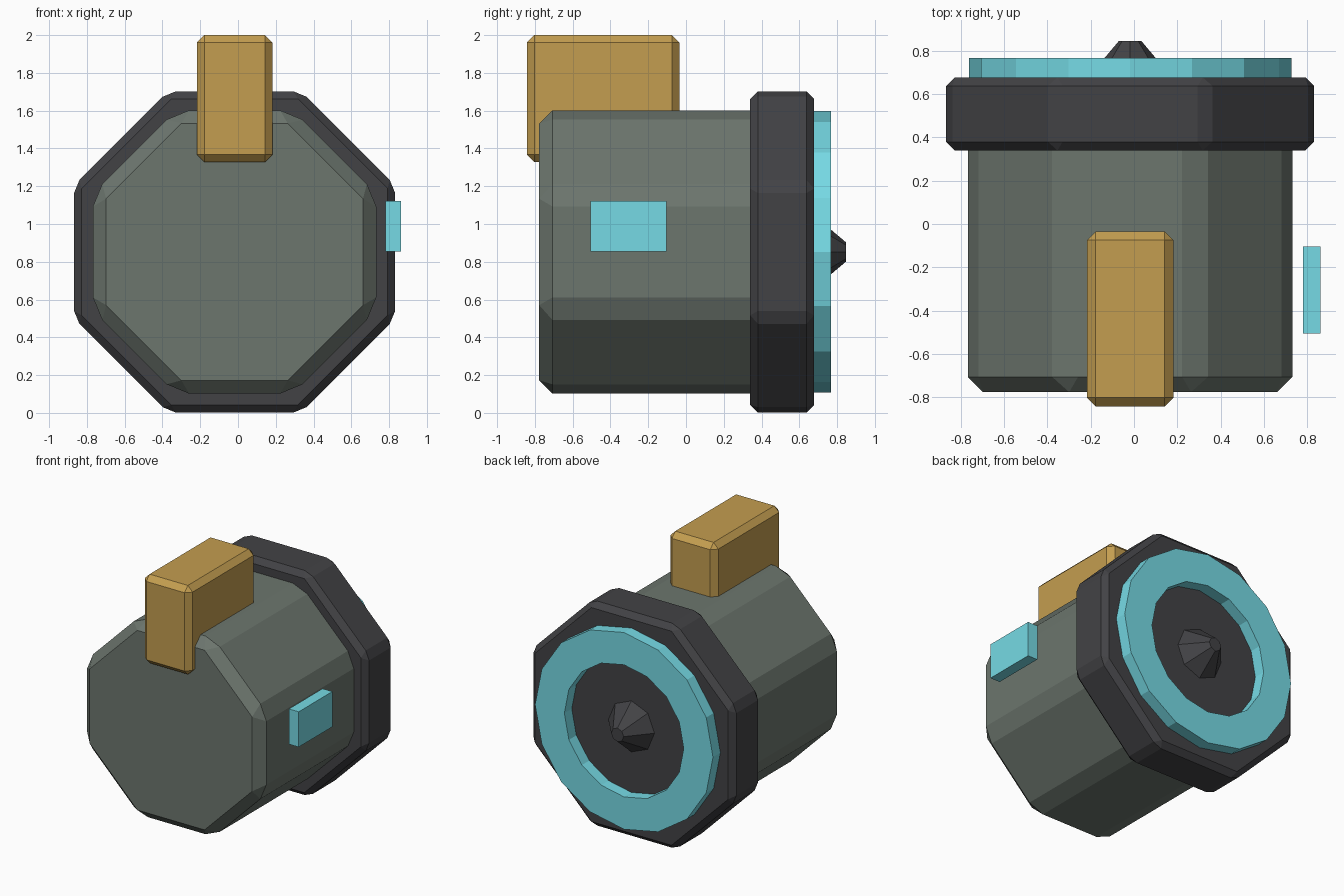
import bpy, bmesh, math
from mathutils import Matrix

if "Cube" in bpy.data.objects:
    bpy.data.objects.remove(bpy.data.objects["Cube"])

CX, CZ = -0.018, 0.852  # shared axis of the round parts


def material(name, rgb):
    m = bpy.data.materials.new(name)
    m.diffuse_color = (*rgb, 1)
    m.use_nodes = True
    m.node_tree.nodes["Principled BSDF"].inputs["Base Color"].default_value = m.diffuse_color
    return m


GREEN = material("grey_green", (0.15, 0.18, 0.155))
DARK = material("dark_grey", (0.055, 0.055, 0.06))
GOLD = material("ochre", (0.55, 0.34, 0.08))
CYAN = material("cyan", (0.18, 0.70, 0.78))


def finish(bm, name, mat, bevel=0):
    bmesh.ops.recalc_face_normals(bm, faces=bm.faces)
    mesh = bpy.data.meshes.new(name)
    bm.to_mesh(mesh)
    bm.free()
    mesh.materials.append(mat)
    ob = bpy.data.objects.new(name, mesh)
    bpy.context.collection.objects.link(ob)
    if bevel:
        mod = ob.modifiers.new("edge_chamfer", 'BEVEL')
        mod.width, mod.segments = bevel, 1
    return ob


def box(name, lo, hi, mat, bevel=0):
    bm = bmesh.new()
    size = [b - a for a, b in zip(lo, hi)]
    mid = [(a + b) / 2 for a, b in zip(lo, hi)]
    bmesh.ops.create_cube(bm, size=1, matrix=Matrix.Translation(mid) @ Matrix.Diagonal((*size, 1)))
    return finish(bm, name, mat, bevel)


def lathe(name, profile, sides, mat, bevel=0, turn=0.0, closed=False):
    """Sweep (radius, y) points around the long axis; open profiles get end caps."""
    bm = bmesh.new()
    rings = []
    for r, y in profile:
        angles = [(i + turn) * math.tau / sides for i in range(sides)]
        rings.append([bm.verts.new((CX + r * math.cos(a), y, CZ + r * math.sin(a))) for a in angles])
    pairs = list(zip(rings, rings[1:]))
    if closed:
        pairs.append((rings[-1], rings[0]))
    else:
        bm.faces.new(rings[0])
        bm.faces.new(rings[-1])
    for a, b in pairs:
        for i in range(sides):
            j = (i + 1) % sides
            bm.faces.new((a[i], a[j], b[j], b[i]))
    return finish(bm, name, mat, bevel)


K = 1 / math.cos(math.pi / 8)  # octagon corner radius per apothem

# Octagonal housing and wider rear collar
lathe("housing", [(0.75 * K, -0.777), (0.75 * K, 0.50)], 8, GREEN, 0.07, 0.5)
lathe("rear_collar", [(0.85 * K, 0.34), (0.85 * K, 0.678)], 8, DARK, 0.04, 0.5)

# Glowing ring and tapered nozzle on the back
lathe("rear_ring", [(0.745, 0.66), (0.745, 0.767), (0.50, 0.767), (0.50, 0.66)], 16, CYAN, closed=True)
lathe("rear_nozzle", [(0.20, 0.67), (0.052, 0.846)], 8, DARK)

# Top block overhanging the front, and the side light
box("top_block", (-0.218, -0.843, 1.327), (0.182, -0.035, 2.0), GOLD, 0.04)
box("side_light", (0.78, -0.505, 0.855), (0.862, -0.103, 1.122), CYAN)
